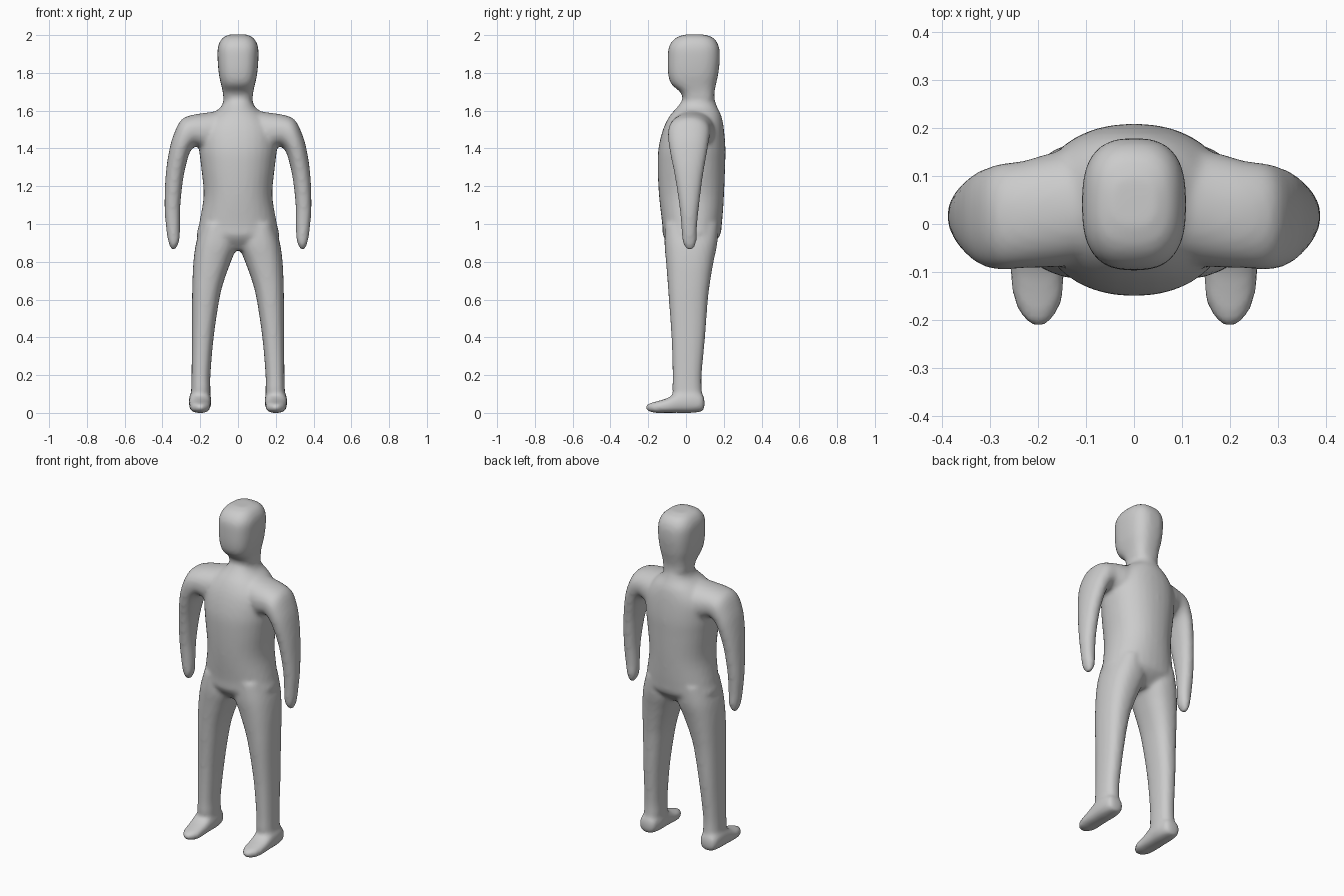
import bpy, bmesh
from math import cos, sin, pi, copysign
from mathutils import Vector

bm = bmesh.new()
SIDES = 32


def smooth_rows(rows, steps=4):
    # Catmull-Rom interpolation between the profile rows
    out = []
    for i in range(len(rows) - 1):
        a, b = rows[max(i - 1, 0)], rows[i]
        c, d = rows[i + 1], rows[min(i + 2, len(rows) - 1)]
        for k in range(steps):
            t = k / steps
            out.append([0.5 * (2 * q + (r - p) * t + (2 * p - 5 * q + 4 * r - s) * t * t
                               + (3 * q - p - 3 * r + s) * t ** 3)
                        for p, q, r, s in zip(a, b, c, d)])
    return out + [list(rows[-1])]


def loft(rings, n):
    # closed tube through superellipse rings (centre, half axis, half axis)
    loops = []
    for c, u, v in rings:
        loop = []
        for i in range(SIDES):
            a = 2 * pi * i / SIDES
            x = copysign(abs(cos(a)) ** (2 / n), cos(a))
            y = copysign(abs(sin(a)) ** (2 / n), sin(a))
            loop.append(bm.verts.new(c + u * x + v * y))
        loops.append(loop)
    for p, q in zip(loops, loops[1:]):
        for i in range(SIDES):
            j = (i + 1) % SIDES
            bm.faces.new((p[i], p[j], q[j], q[i]))
    bm.faces.new(loops[0][::-1])
    bm.faces.new(loops[-1])


def limb(rows, n=2.2, side=1):
    # rows: outer x, outer z, inner x, inner z, front y, back y
    rings = []
    for ax, az, bx, bz, y0, y1 in smooth_rows(rows):
        a = Vector((side * ax, (y0 + y1) / 2, az))
        b = Vector((side * bx, (y0 + y1) / 2, bz))
        rings.append(((a + b) / 2, (a - b) / 2, Vector((0, (y1 - y0) / 2, 0))))
    loft(rings, n)


def trunk(rows, n):
    # rows: z, half width, front y, back y
    limb([(w, z, -w, z, y0, y1) for z, w, y0, y1 in rows], n)


# torso and neck
trunk([(.86, .11, -.06, .10), (.93, .213, -.118, .175), (1.0, .206, -.126, .19),
       (1.15, .182, -.143, .201), (1.3, .195, -.15, .207), (1.4, .206, -.146, .209),
       (1.5, .20, -.122, .201), (1.57, .15, -.088, .188), (1.62, .09, -.045, .165),
       (1.66, .077, -.019, .152), (1.70, .075, -.018, .15)], 2.2)

# head
trunk([(1.64, .07, -.012, .147), (1.67, .078, -.018, .15), (1.70, .081, -.032, .151),
       (1.74, .09, -.077, .159), (1.79, .101, -.094, .17), (1.87, .108, -.097, .179),
       (1.94, .106, -.09, .174), (1.985, .082, -.055, .145), (2.003, .045, -.005, .095)], 2.7)

for s in (1, -1):
    # arm
    limb([(.08, 1.605, .08, 1.36, -.08, .16), (.16, 1.59, .17, 1.385, -.09, .15),
          (.24, 1.578, .22, 1.41, -.092, .132), (.30, 1.552, .24, 1.40, -.096, .127),
          (.338, 1.48, .252, 1.385, -.093, .12), (.362, 1.4, .268, 1.34, -.083, .11),
          (.382, 1.27, .29, 1.24, -.06, .09), (.389, 1.1, .305, 1.1, -.036, .07),
          (.381, .98, .307, .98, -.024, .058), (.37, .91, .31, .915, -.02, .056),
          (.357, .873, .324, .877, -.005, .045), (.348, .862, .336, .863, .01, .03)], 2.2, s)
    # leg
    limb([(.19, 1.0, .03, 1.0, -.11, .17), (.222, .9, .004, .9, -.114, .166),
          (.236, .8, .038, .8, -.106, .146), (.241, .7, .074, .7, -.098, .129),
          (.243, .6, .099, .6, -.091, .116), (.244, .4, .129, .4, -.077, .101),
          (.246, .2, .146, .2, -.071, .083), (.248, .12, .146, .12, -.072, .084),
          (.25, .05, .15, .05, -.06, .085), (.235, .02, .16, .02, -.04, .07)], 2.4, s)
    # foot
    foot = [(.098, .18, .225, .03, .07), (.085, .155, .25, .008, .10), (.03, .142, .26, 0, .12),
            (-.04, .143, .26, 0, .11), (-.10, .145, .258, 0, .078), (-.16, .15, .25, 0, .06),
            (-.197, .17, .23, .008, .05), (-.212, .185, .215, .018, .04)]
    loft([(Vector((s * (x0 + x1) / 2, y, (z0 + z1) / 2)), Vector(((x1 - x0) / 2, 0, 0)),
           Vector((0, 0, (z1 - z0) / 2))) for y, x0, x1, z0, z1 in smooth_rows(foot)], 2.5)

bmesh.ops.recalc_face_normals(bm, faces=bm.faces)
mesh = bpy.data.meshes.new("human_body")
bm.to_mesh(mesh)
bm.free()
body = bpy.data.objects.new("human_body", mesh)
bpy.context.collection.objects.link(body)

# fuse the parts into one skin and blend the joins
remesh = body.modifiers.new("fuse", 'REMESH')
remesh.mode = 'VOXEL'
remesh.voxel_size = 0.011
remesh.use_smooth_shade = True
blend = body.modifiers.new("blend", 'SMOOTH')
blend.factor = 0.5
blend.iterations = 8
